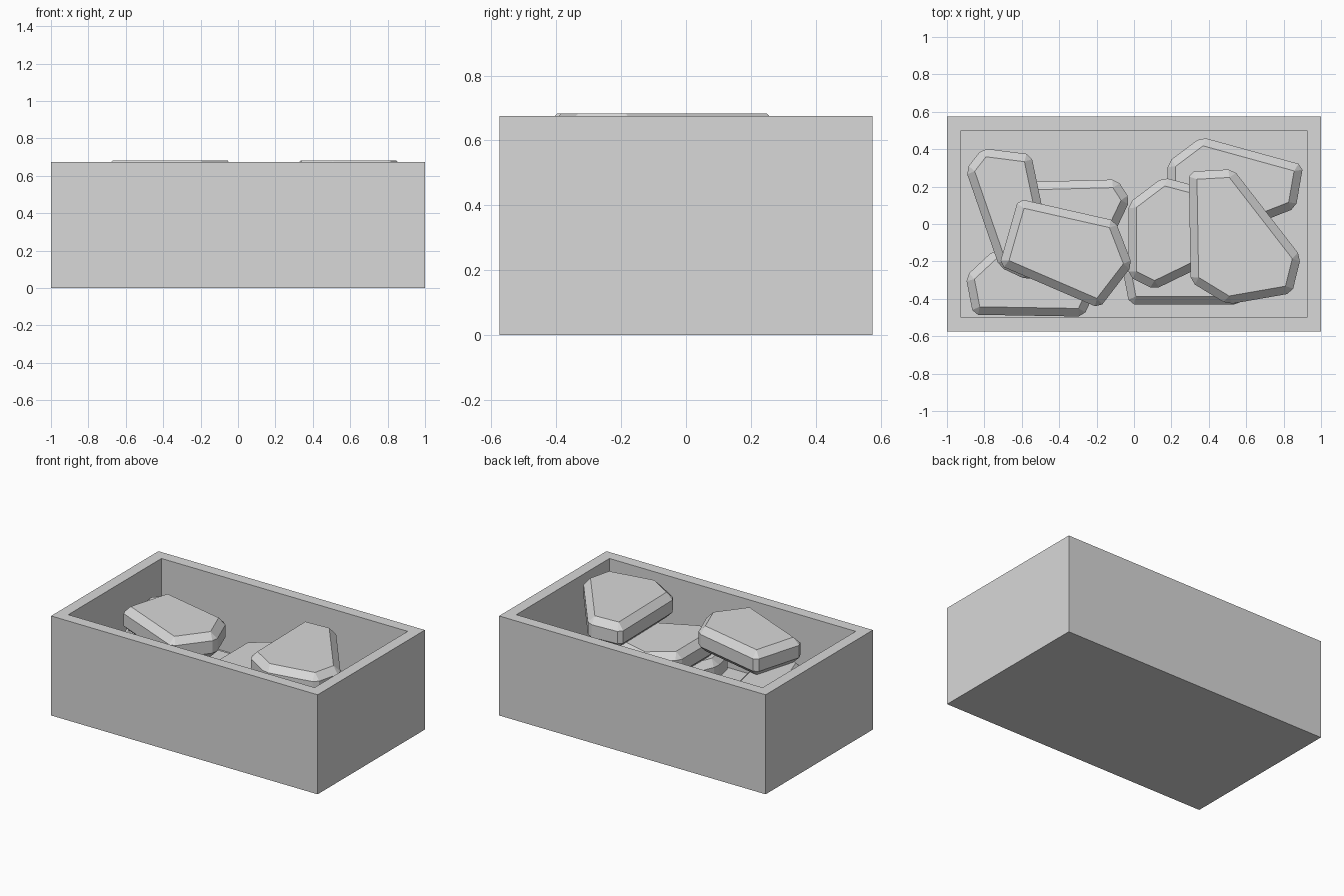
import bpy, bmesh

cube = bpy.data.objects.get("Cube")
if cube:
    bpy.data.objects.remove(cube, do_unlink=True)

grey = bpy.data.materials.new("light_grey")
grey.use_nodes = True
colour = (0.69, 0.69, 0.69, 1)
grey.diffuse_color = colour
grey.node_tree.nodes["Principled BSDF"].inputs["Base Color"].default_value = colour


def finish(name, bm):
    bmesh.ops.recalc_face_normals(bm, faces=bm.faces)
    mesh = bpy.data.meshes.new(name)
    bm.to_mesh(mesh)
    bm.free()
    mesh.materials.append(grey)
    obj = bpy.data.objects.new(name, mesh)
    bpy.context.collection.objects.link(obj)
    return obj


def stone(name, outline, layer):
    """Chamfered slab with a polygonal outline, stacked by layer."""
    z = FLOOR + layer * THICK
    bm = bmesh.new()
    base = bm.faces.new([bm.verts.new((x, y, z)) for x, y in outline])
    top = bmesh.ops.extrude_face_region(bm, geom=[base], use_keep_orig=True)["geom"]
    for v in top:
        if isinstance(v, bmesh.types.BMVert):
            v.co.z += THICK
    # Upright edges get a narrower chamfer than the rims
    weight = bm.edges.layers.float.new("bevel_weight_edge")
    for e in bm.edges:
        upright = abs(e.verts[0].co.z - e.verts[1].co.z) > THICK / 2
        e[weight] = 0.6 if upright else 1
    obj = finish(name, bm)
    bevel = obj.modifiers.new("chamfer", "BEVEL")
    bevel.width = 0.043
    bevel.offset_type = "OFFSET"
    bevel.segments = 1
    bevel.limit_method = "WEIGHT"


WIDTH, DEPTH, HEIGHT, WALL = 2, 1.15, 0.675, 0.076
FLOOR, THICK = 0.173, 0.17

# Open box: inset the top and sink it to the floor
bm = bmesh.new()
bmesh.ops.create_cube(bm, size=1)
for v in bm.verts:
    v.co = (v.co.x * WIDTH, v.co.y * DEPTH, (v.co.z + 0.5) * HEIGHT)
top = max(bm.faces, key=lambda f: f.calc_center_median().z)
bmesh.ops.inset_region(bm, faces=[top], thickness=WALL, use_even_offset=True)
well = bmesh.ops.extrude_discrete_faces(bm, faces=[top])["faces"][0]
for v in well.verts:
    v.co.z = FLOOR
finish("open_box", bm)

# Bottom layer of stones
stone("bottom_stone_back_left", [(.18, .33), (.36, .465), (.905, .315), (.865, .085),
                                 (.7, .02), (.35, .0), (.18, .15)], 0)
stone("bottom_stone_front_left", [(-.06, -.25), (-.025, -.43), (.56, -.43), (.66, -.35),
                                  (.65, -.08), (.02, -.06)], 0)
stone("bottom_stone_back_right", [(-.58, .225), (-.09, .238), (-.02, .13), (-.12, -.08),
                                  (-.3, -.13), (-.58, -.1)], 0)
stone("bottom_stone_front_right", [(-.9, -.28), (-.75, -.14), (-.36, -.15), (-.23, -.41),
                                   (-.27, -.495), (-.86, -.485)], 0)
# Middle layer
stone("middle_stone_right", [(-.9, .29), (-.81, .405), (-.55, .372), (-.42, -.25),
                             (-.57, -.3), (-.72, -.23)], 1)
stone("middle_stone_centre", [(-.03, .11), (.155, .25), (.42, .18), (.46, -.18),
                              (.11, -.35), (-.03, -.28)], 1)
# Top layer
stone("top_stone_right", [(-.618, .135), (-.1, .018), (-.008, -.22), (-.185, -.45),
                          (-.72, -.22)], 2)
stone("top_stone_left", [(.293, .28), (.53, .293), (.893, -.175), (.845, -.37),
                         (.5, -.43), (.303, -.31)], 2)
